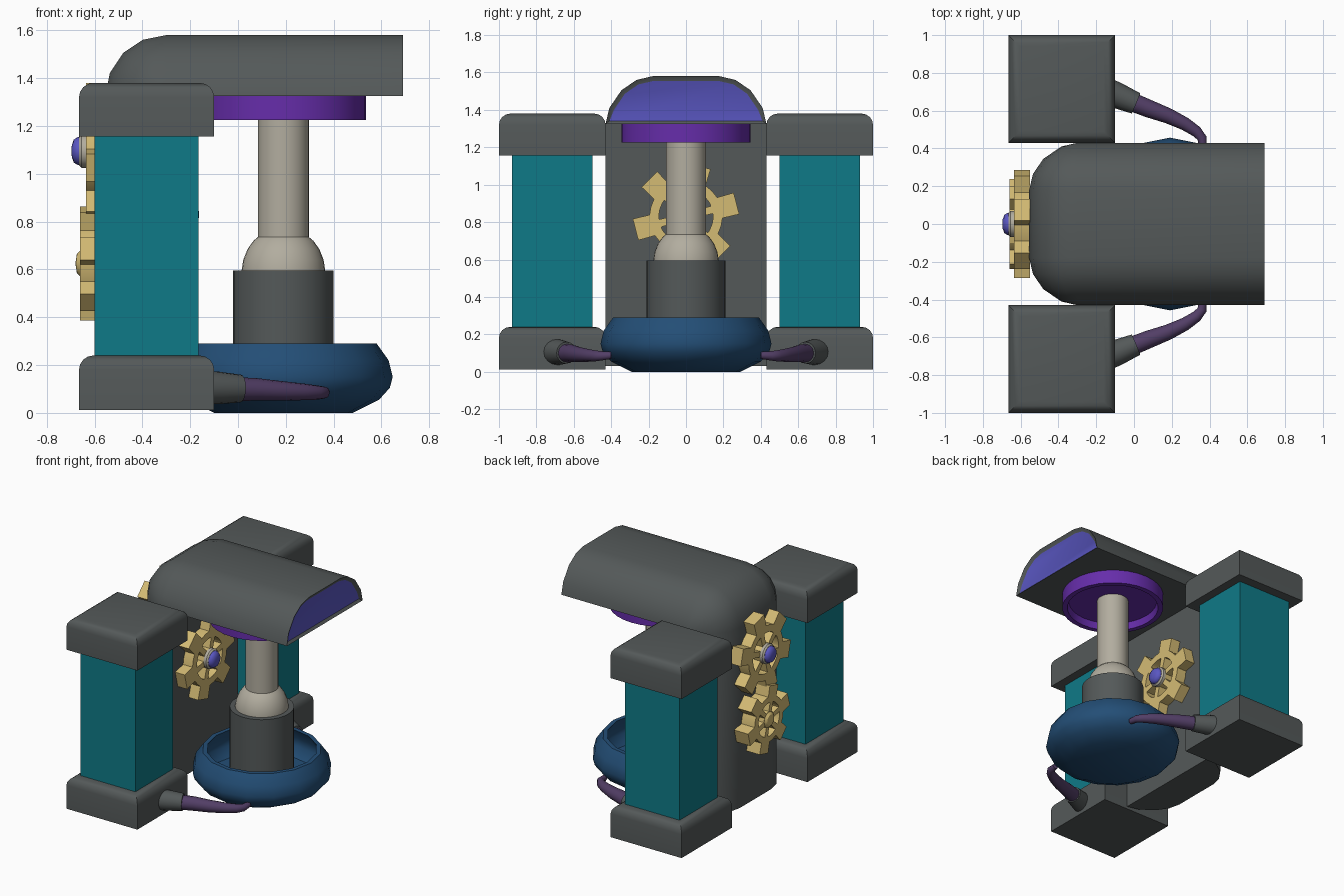
import bpy, bmesh, math
from mathutils import Vector, Matrix

if "Cube" in bpy.data.objects:
    bpy.data.objects.remove(bpy.data.objects["Cube"])


def material(name, hexcol):
    lin = []
    for i in (0, 2, 4):
        c = int(hexcol[i:i + 2], 16) / 255
        lin.append(c / 12.92 if c <= 0.04045 else ((c + 0.055) / 1.055) ** 2.4)
    m = bpy.data.materials.new(name)
    m.diffuse_color = (*lin, 1)
    m.use_nodes = True
    m.node_tree.nodes["Principled BSDF"].inputs["Base Color"].default_value = m.diffuse_color
    return m


GRAY = material("dark gray", "545959")
TEAL = material("teal", "0F7A87")
BLUE = material("deep blue", "234E76")
BONE = material("warm gray", "B2AD9F")
GOLD = material("gold", "D4BB74")
PURPLE = material("purple", "662DAA")
SCREEN = material("screen blue", "5A57C2")
HOSE = material("hose violet", "523E66")


def finish(bm, name, *mats, angle=35):
    bmesh.ops.remove_doubles(bm, verts=bm.verts, dist=1e-5)
    bmesh.ops.recalc_face_normals(bm, faces=bm.faces)
    me = bpy.data.meshes.new(name)
    bm.to_mesh(me)
    bm.free()
    for m in mats:
        me.materials.append(m)
    ob = bpy.data.objects.new(name, me)
    bpy.context.collection.objects.link(ob)
    bpy.ops.object.select_all(action='DESELECT')
    ob.select_set(True)
    bpy.context.view_layer.objects.active = ob
    bpy.ops.object.shade_smooth_by_angle(angle=math.radians(angle))
    return ob


def bridge(bm, rings):
    """Skin a list of closed rings and cap both ends; returns the last cap."""
    vs = [[bm.verts.new(p) for p in r] for r in rings]
    n = len(vs[0])
    for a, b in zip(vs, vs[1:]):
        for i in range(n):
            bm.faces.new((a[i], a[(i + 1) % n], b[(i + 1) % n], b[i]))
    bm.faces.new(vs[0])
    return bm.faces.new(vs[-1])


def lathe(name, profile, loc, mat, segs=32, direction=(0, 0, 1), angle=35):
    """Spin (radius, height) points around an axis through loc."""
    rot = Vector((0, 0, 1)).rotation_difference(Vector(direction)).to_matrix()
    bm = bmesh.new()
    rings = []
    for r, h in profile:
        r = max(r, 0.0005)
        rings.append([Vector(loc) + rot @ Vector((r * math.cos(t), r * math.sin(t), h))
                      for t in (2 * math.pi * i / segs for i in range(segs))])
    bridge(bm, rings)
    return finish(bm, name, mat, angle=angle)


def box(name, lo, hi, mat, round_top=0.0):
    bm = bmesh.new()
    bmesh.ops.create_cube(bm, size=1)
    for v in bm.verts:
        v.co = [lo[k] + (v.co[k] + 0.5) * (hi[k] - lo[k]) for k in range(3)]
    if round_top:
        edges = [e for e in bm.edges if all(v.co.z > hi[2] - 1e-4 for v in e.verts)]
        bmesh.ops.bevel(bm, geom=edges, offset=round_top, segments=4, profile=0.5,
                        affect='EDGES')
    return finish(bm, name, mat)


def gear(name, loc, sign, radius, thick, phase):
    """Six-toothed spoked wheel lying against a wall, facing sign * x."""
    bm = bmesh.new()
    k = radius / 0.285

    def prism(pts):
        bridge(bm, [[(loc[0] + sign * d, loc[1] + y, loc[2] + z) for y, z in pts]
                    for d in (0, thick)])

    def polar(r, deg):
        a = math.radians(deg)
        return (k * r * math.cos(a), k * r * math.sin(a))

    # rim and teeth
    steps = [(-30, 0.195), (-17, 0.195), (-12, 0.285), (12, 0.285), (17, 0.195), (30, 0.195)]
    outer = [(phase + 60 * t + a, r) for t in range(6) for a, r in steps[:-1]]
    for d in (0, thick):
        o = [bm.verts.new((loc[0] + sign * d, loc[1] + p[0], loc[2] + p[1]))
             for p in (polar(r, a) for a, r in outer)]
        i = [bm.verts.new((loc[0] + sign * d, loc[1] + p[0], loc[2] + p[1]))
             for p in (polar(0.145, a) for a, r in outer)]
        n = len(o)
        for j in range(n):
            bm.faces.new((o[j], o[(j + 1) % n], i[(j + 1) % n], i[j]))
        if d == 0:
            o0, i0 = o, i
    for a, b in ((o0, o), (i0, i)):
        for j in range(n):
            bm.faces.new((a[j], a[(j + 1) % n], b[(j + 1) % n], b[j]))
    # spokes
    for t in range(6):
        a = phase + 60 * t
        prism([polar(0.05, a - 22), polar(0.15, a - 8), polar(0.15, a + 8), polar(0.05, a + 22)])
    # boss
    prism([polar(0.07, 30 * t) for t in range(12)])
    return finish(bm, name, GOLD, angle=20)


def jewel_hub(name, loc, sign):
    lathe(name + "_collar", [(0.07, 0), (0.07, 0.02), (0.06, 0.03)], loc, BONE, 20, (sign, 0, 0))
    lathe(name + "_jewel", [(0.058, 0.02), (0.058, 0.036), (0.048, 0.052), (0.025, 0.06), (0, 0.062)],
          loc, SCREEN, 16, (sign, 0, 0), 50)


# bent housing: rounded half section swept up the back and over the top
half = [(0.43, 0), (0.41, 0.085), (0.345, 0.18), (0.265, 0.235), (0.18, 0.255)]
section = half + [(-y, v) for y, v in reversed(half)]
PX, PZ = -0.30, 1.325
rings = [[(PX - v, y, 0.03) for y, v in section]]
for i in range(5):
    a = math.pi / 2 * i / 4
    rings.append([(PX - v * math.cos(a), y, PZ + v * math.sin(a)) for y, v in section])
rings.append([(0.69, y, PZ + v) for y, v in section])
bm = bmesh.new()
cap = bridge(bm, rings)
bmesh.ops.recalc_face_normals(bm, faces=bm.faces)
bmesh.ops.inset_individual(bm, faces=[cap], thickness=0.026, depth=0)
cap.material_index = 1
for v in cap.verts:
    v.co.x -= 0.015
finish(bm, "bent_housing", GRAY, SCREEN)

# pillars with base, cap, collar and hose on both sides
for s, side in ((1, "back"), (-1, "front")):
    def span(a, b):
        return (a, b) if s > 0 else (-b, -a)
    y0, y1 = span(0.43, 1.0)
    c0, c1 = span(0.50, 0.93)
    box(side + "_pillar_base", (-0.665, y0, 0.012), (-0.10, y1, 0.24), GRAY, 0.06)
    box(side + "_pillar_shaft", (-0.60, c0, 0.23), (-0.165, c1, 1.165), TEAL)
    box(side + "_pillar_cap", (-0.665, y0, 1.155), (-0.10, y1, 1.38), GRAY, 0.06)
    lathe(side + "_hose_collar", [(0.07, -0.03), (0.068, 0.02), (0.058, 0.12), (0.045, 0.12)],
          (-0.10, s * 0.685, 0.105), GRAY, 16, Vector((1, -s * 0.42, -0.03)).normalized())
    path = [(-0.02, 0.65, 0.10, 0.05), (0.08, 0.61, 0.098, 0.047), (0.18, 0.573, 0.092, 0.041),
            (0.27, 0.53, 0.088, 0.035), (0.33, 0.49, 0.085, 0.030), (0.36, 0.455, 0.085, 0.025),
            (0.365, 0.40, 0.088, 0.019)]
    pts = [Vector((x, s * y, z)) for x, y, z, r in path]
    hose = []
    for i, p in enumerate(pts):
        t = (pts[min(i + 1, len(pts) - 1)] - pts[max(i - 1, 0)]).normalized()
        u = t.cross(Vector((0, 0, 1))).normalized()
        w = u.cross(t)
        hose.append([p + path[i][3] * (u * math.cos(a) + w * math.sin(a))
                     for a in (2 * math.pi * j / 12 for j in range(12))])
    bm = bmesh.new()
    bridge(bm, hose)
    finish(bm, side + "_hose", HOSE, angle=50)

# press stack: bowl, drum, dome, piston and top plate on one axis
C = (0.19, 0, 0)
lathe("bowl", [(0.29, 0), (0.40, 0.055), (0.445, 0.105), (0.457, 0.15), (0.44, 0.22), (0.39, 0.29),
               (0.36, 0.29), (0.405, 0.21), (0.41, 0.15), (0.36, 0.09), (0, 0.08)], C, BLUE, 16, angle=45)
lathe("drum", [(0.21, 0.07), (0.21, 0.595), (0.17, 0.595)], C, GRAY)
lathe("dome", [(0.175, 0.58), (0.175, 0.595), (0.168, 0.64), (0.15, 0.685), (0.125, 0.72),
               (0.107, 0.735)], C, BONE)
lathe("piston", [(0.107, 0.73), (0.107, 1.31)], C, BONE)
lathe("top_plate", [(0, 1.325), (0.345, 1.325), (0.345, 1.225), (0.31, 1.225), (0.30, 1.275),
                    (0, 1.275)], C, PURPLE)

# gears with hubs
gear("inner_gear", (-0.305, 0, 0.83), 1, 0.285, 0.08, 14.5)
jewel_hub("inner_hub", (-0.225, 0, 0.83), 1)
gear("upper_rear_gear", (-0.55, 0, 1.095), -1, 0.285, 0.085, 14.5)
jewel_hub("upper_rear_hub", (-0.635, 0, 1.095), -1)
gear("lower_rear_gear", (-0.55, 0, 0.625), -1, 0.238, 0.11, 44.5)
lathe("lower_rear_hub", [(0.055, -0.02), (0.055, 0), (0.04, 0.014), (0, 0.02)],
      (-0.66, 0, 0.625), GOLD, 12, (-1, 0, 0))
